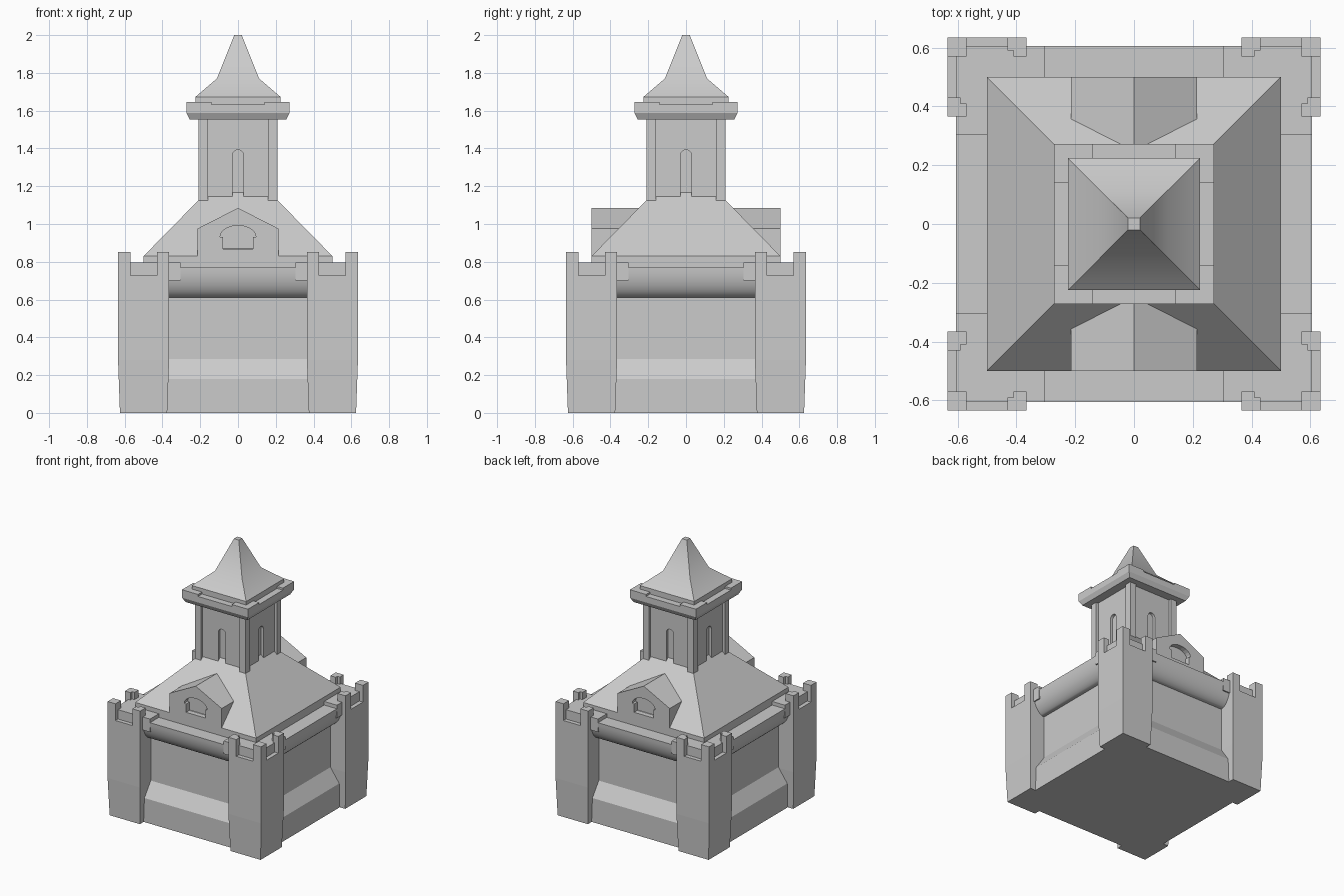
import bpy, bmesh, math
from mathutils import Matrix

if "Cube" in bpy.data.objects:
    bpy.data.objects.remove(bpy.data.objects["Cube"])


def finish(name, bm, smooth=None):
    bmesh.ops.recalc_face_normals(bm, faces=bm.faces)
    me = bpy.data.meshes.new(name)
    bm.to_mesh(me)
    bm.free()
    ob = bpy.data.objects.new(name, me)
    bpy.context.collection.objects.link(ob)
    if smooth:
        bpy.ops.object.select_all(action='DESELECT')
        ob.select_set(True)
        bpy.context.view_layer.objects.active = ob
        bpy.ops.object.shade_smooth_by_angle(angle=math.radians(smooth))
    return ob


def loft(bm, rings):
    """Skin a list of closed rings and cap both ends."""
    vs = [[bm.verts.new(p) for p in r] for r in rings]
    n = len(vs[0])
    for a, b in zip(vs, vs[1:]):
        for i in range(n):
            bm.faces.new((a[i], a[(i + 1) % n], b[(i + 1) % n], b[i]))
    bm.faces.new(vs[0][::-1])
    bm.faces.new(vs[-1])


def square_stack(name, profile, centres=((0, 0),), smooth=None):
    """Square rings of (half width, z) stacked up, at one or more centres."""
    bm = bmesh.new()
    for cx, cy in centres:
        loft(bm, [[(cx + sx * h, cy + sy * h, z) for sx, sy in ((-1, -1), (1, -1), (1, 1), (-1, 1))]
                  for h, z in profile])
    return finish(name, bm, smooth)


def corner_boxes(name, boxes):
    """Boxes (x0, x1, y0, y1, z0, z1) mirrored into all four corners."""
    bm = bmesh.new()
    for sx in (-1, 1):
        for sy in (-1, 1):
            for x0, x1, y0, y1, z0, z1 in boxes:
                loft(bm, [[(sx * x, sy * y, z) for x, y in ((x0, y0), (x1, y0), (x1, y1), (x0, y1))]
                          for z in (z0, z1)])
    return finish(name, bm)


def prisms(name, outline, y0, y1, turns):
    """Extrude an x-z outline along y, repeated by quarter turns about z."""
    bm = bmesh.new()
    for t in turns:
        m = Matrix.Rotation(t * math.pi / 2, 3, 'Z')
        loft(bm, [[m @ Matrix.Translation((x, y, z)).to_translation() for x, z in outline] for y in (y0, y1)])
    return finish(name, bm)


def arc(r, rz, cz, n=10):
    return [(r * math.cos(math.pi * i / n), cz + rz * math.sin(math.pi * i / n)) for i in range(n + 1)]


def cut(ob, cutter):
    mod = ob.modifiers.new("recess", 'BOOLEAN')
    mod.operation = 'DIFFERENCE'
    mod.solver = 'EXACT'
    mod.object = cutter
    cutter.hide_render = True
    cutter.hide_set(True)


# Main walls: plinth, sloped ledge, upper wall, rounded overhang
roll = [(0.51 + 0.095 * math.sin(a), 0.77 - 0.16 * math.cos(a))
        for a in (math.pi / 2 * i / 10 for i in range(11))]
square_stack("main_walls", [(0.58, 0), (0.58, 0.18), (0.51, 0.285)] + roll, smooth=20)
corner_boxes("wall_parapet_corners", [(0.305, 0.605, 0.305, 0.605, 0.70, 0.797)])

# Corner turrets with merlons
square_stack("corner_turrets", [(0.125, 0), (0.135, 0.28), (0.135, 0.727)],
             [(sx * 0.5, sy * 0.5) for sx in (-1, 1) for sy in (-1, 1)])
ends = [(0.365, 0.43, 0.59, 0.635, 0.70, 0.852), (0.365, 0.41, 0.57, 0.59, 0.70, 0.852)]
corner_boxes("merlons", [(0.57, 0.635, 0.57, 0.635, 0.70, 0.852)] + ends +
             [(y0, y1, x0, x1, z0, z1) for x0, x1, y0, y1, z0, z1 in ends])

# Hipped roof with a skirt
square_stack("main_roof", [(0.5, 0.75), (0.5, 0.83), (0.15, 1.186)])

# Gabled dormers front and back with arched window recesses
dormers = prisms("dormers", [(-0.215, 0.83), (0.215, 0.83), (0.215, 0.975), (0, 1.085), (-0.215, 0.975)],
                 -0.5, -0.2, (0, 2))
window = [(-0.08, 0.868), (0.08, 0.868), (0.08, 0.93)] + arc(0.095, 0.06, 0.932) + [(-0.08, 0.93)]
cut(dormers, prisms("dormer_window_cutter", window, -0.6, -0.46, (0, 2)))

# Bell tower: recessed walls, arched windows, corner posts
tower = square_stack("tower_walls", [(0.19, 1.0), (0.19, 1.57)])
slot = [(-0.03, 1.05), (0.03, 1.05)] + arc(0.03, 0.03, 1.362)
cut(tower, prisms("tower_window_cutter", slot, -0.3, -0.17, range(4)))
corner_boxes("tower_posts", [(0.16, 0.21, 0.16, 0.21, 1.0, 1.57)])

# Cornice with raised corners
square_stack("cornice", [(0.255, 1.553), (0.273, 1.587), (0.273, 1.632)])
corner_boxes("cornice_corners", [(0.14, 0.273, 0.14, 0.273, 1.60, 1.647)])

# Flared spire
square_stack("spire", [(0.225, 1.61), (0.225, 1.673), (0.112, 1.77), (0.02, 2.0)], smooth=32)
